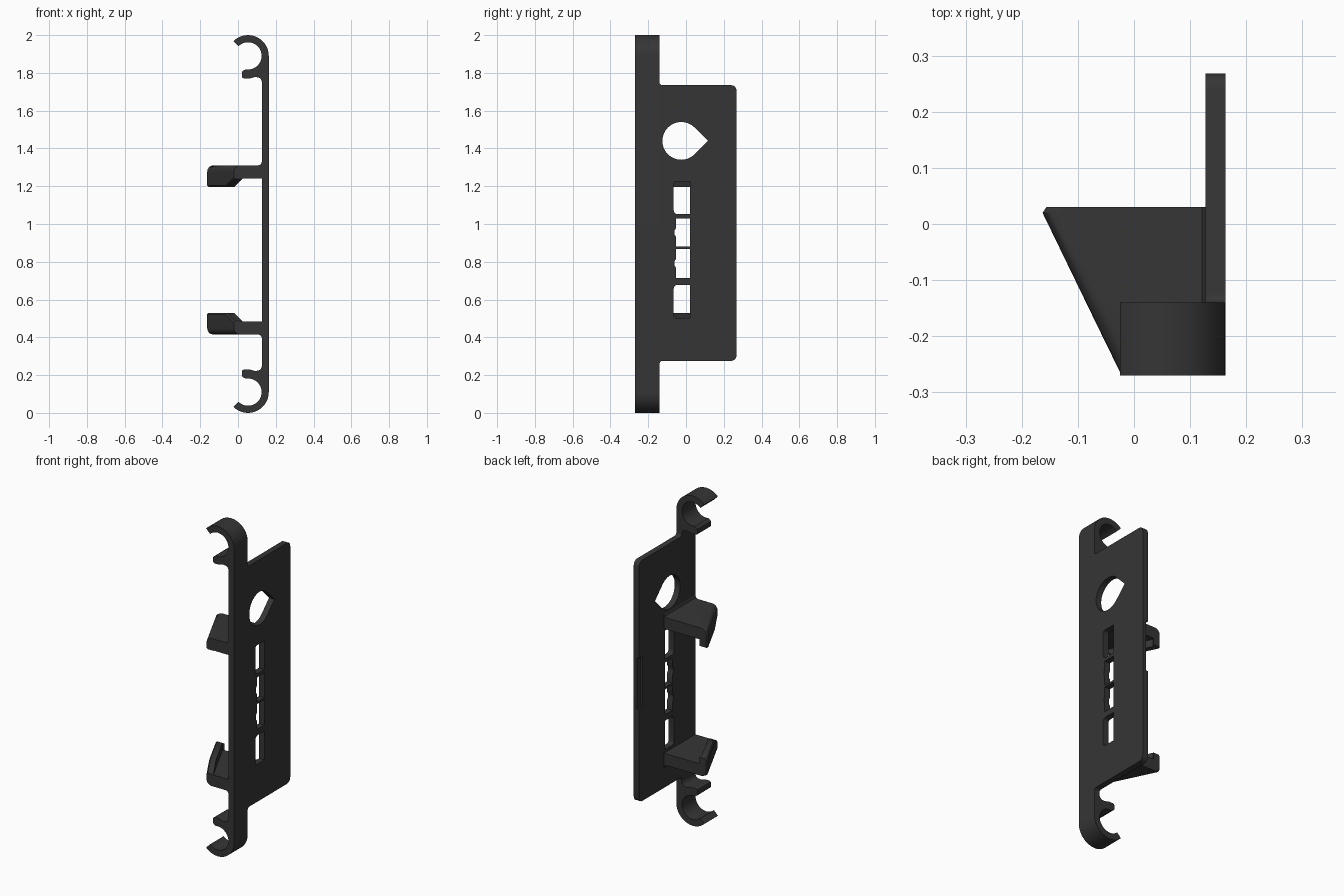
import bpy, bmesh, math
from mathutils import Vector

if "Cube" in bpy.data.objects:
    bpy.data.objects.remove(bpy.data.objects["Cube"])

mat = bpy.data.materials.new("charcoal_plastic")
mat.diffuse_color = (0.036, 0.036, 0.036, 1)
mat.use_nodes = True
mat.node_tree.nodes["Principled BSDF"].inputs["Base Color"].default_value = mat.diffuse_color


def finish(name, bm):
    """Turn a bmesh into a named object."""
    bmesh.ops.remove_doubles(bm, verts=bm.verts, dist=1e-5)
    bmesh.ops.recalc_face_normals(bm, faces=bm.faces)
    me = bpy.data.meshes.new(name)
    bm.to_mesh(me)
    bm.free()
    me.materials.append(mat)
    ob = bpy.data.objects.new(name, me)
    bpy.context.collection.objects.link(ob)
    return ob


def smooth(ob):
    bpy.ops.object.select_all(action='DESELECT')
    ob.select_set(True)
    bpy.context.view_layer.objects.active = ob
    bpy.ops.object.shade_smooth_by_angle(angle=math.radians(35))


def arc(cx, cy, r, a0, a1, n):
    return [(cx + r * math.cos(math.radians(a0 + (a1 - a0) * i / n)),
             cy + r * math.sin(math.radians(a0 + (a1 - a0) * i / n))) for i in range(n + 1)]


def rounded(corners, n=5):
    """Polygon from (u, v, radius) right-angled corners."""
    out = []
    for i, (u, v, r) in enumerate(corners):
        p = Vector((u, v))
        if r == 0:
            out.append((u, v))
            continue
        a = (Vector(corners[i - 1][:2]) - p).normalized() * r
        b = (Vector(corners[(i + 1) % len(corners)][:2]) - p).normalized() * r
        for k in range(n + 1):
            t = math.pi / 2 * k / n
            out.append(tuple(p + a * (1 - math.sin(t)) + b * (1 - math.cos(t))))
    return out


def prism(bm, pts, lo, hi, place):
    """Extrude a 2D outline between two depths."""
    rings = [[bm.verts.new(place(u, v, d)) for u, v in pts] for d in (lo, hi)]
    loft(bm, rings)


def loft(bm, rings):
    n = len(rings[0])
    for r0, r1 in zip(rings, rings[1:]):
        for i in range(n):
            j = (i + 1) % n
            bm.faces.new((r0[i], r0[j], r1[j], r1[i]))
    bm.faces.new(rings[0][::-1])
    bm.faces.new(rings[-1])


def side(u, v, d):
    return (d, u, v)


def front(u, v, d):
    return (u, d, v)


XI, XO = 0.127, 0.163     # inner and outer plate faces

# Front rail with a C-shaped clip at each end
clip = arc(0.053, 1.89, 0.11, 0, 135, 18) + arc(0.053, 1.89, 0.072, 135, -100, 28)
clip += [(0.028, 1.812), (0.021, 1.805), (0.02, 1.785), (0.023, 1.775), (0.032, 1.77),
         (0.06, 1.77), (0.09, 1.778), (0.11, 1.776), (0.122, 1.766), (XI, 1.75)]
bm = bmesh.new()
prism(bm, clip + [(x, 2 - z) for x, z in reversed(clip)], -0.27, -0.14, front)
smooth(finish("clip_rail", bm))

# Flat plate, filleted into the rail
bm = bmesh.new()
outline = rounded([(-0.14, 0.26, 0), (-0.14, 0.275, 0.015), (0.268, 0.275, 0.03),
                   (0.268, 1.735, 0.03), (-0.14, 1.735, 0.015), (-0.14, 1.75, 0)])
clean = [p for i, p in enumerate(outline) if (Vector(p) - Vector(outline[i - 1])).length > 1e-5]
prism(bm, clean, XI, XO, side)
plate = finish("back_plate", bm)

# Teardrop hole, slot windows and shallow edge notch
bm = bmesh.new()
holes = [arc(-0.025, 1.44, 0.1, 45, 315, 36) + [(0.116, 1.44)],
         rounded([(-0.065, 1.052, 0.02), (0.02, 1.052, 0), (0.02, 1.225, 0), (-0.065, 1.225, 0.015)]),
         rounded([(-0.065, 0.503, 0.015), (0.02, 0.503, 0), (0.02, 0.678, 0), (-0.065, 0.678, 0.02)])]
for z0, z1 in ((0.88, 1.03), (0.715, 0.868)):
    m = (z0 + z1) / 2
    holes.append([(-0.052, z0), (0.02, z0), (0.02, z1), (-0.052, z1), (-0.052, m + 0.025),
                  (-0.06, m + 0.012), (-0.06, m - 0.012), (-0.052, m - 0.025)])
for h in holes:
    prism(bm, h, XI - 0.05, XO + 0.05, side)
prism(bm, [(0.235, 0.84), (0.3, 0.84), (0.3, 1.15), (0.235, 1.15)], XI - 0.05, XI + 0.014, side)
cutter = finish("plate_cutter", bm)
mod = plate.modifiers.new("openings", 'BOOLEAN')
mod.operation, mod.solver, mod.object = 'DIFFERENCE', 'EXACT', cutter
bpy.ops.object.select_all(action='DESELECT')
plate.select_set(True)
bpy.context.view_layer.objects.active = plate
bpy.ops.object.modifier_apply(modifier=mod.name)
bpy.data.objects.remove(cutter)
smooth(plate)


# Slanted arms with a lip along the outer edge, facing each other
def hook(name, flip):
    bm = bmesh.new()
    rings = []
    # depth, outer edge x, lip end height
    for y, x, lip in ((-0.27, -0.022, 1.238), (-0.18, -0.066, 1.195),
                      (0.02, -0.163, 1.195), (0.03, -0.156, 1.2)):
        sec = [(XI, 1.33), (XI - 0.006, 1.316), (XI - 0.02, 1.31)]
        sec += arc(x + 0.033, 1.277, 0.033, 90, 180, 7)
        sec += [(x, lip + 0.008), (x + 0.008, lip), (x + 0.045, lip),
                (x + 0.045, 1.24), (XI, 1.24)]
        rings.append([bm.verts.new((px, y, 1.725 - pz if flip else pz)) for px, pz in sec])
    loft(bm, rings)
    smooth(finish(name, bm))


hook("upper_hook", False)
hook("lower_hook", True)
